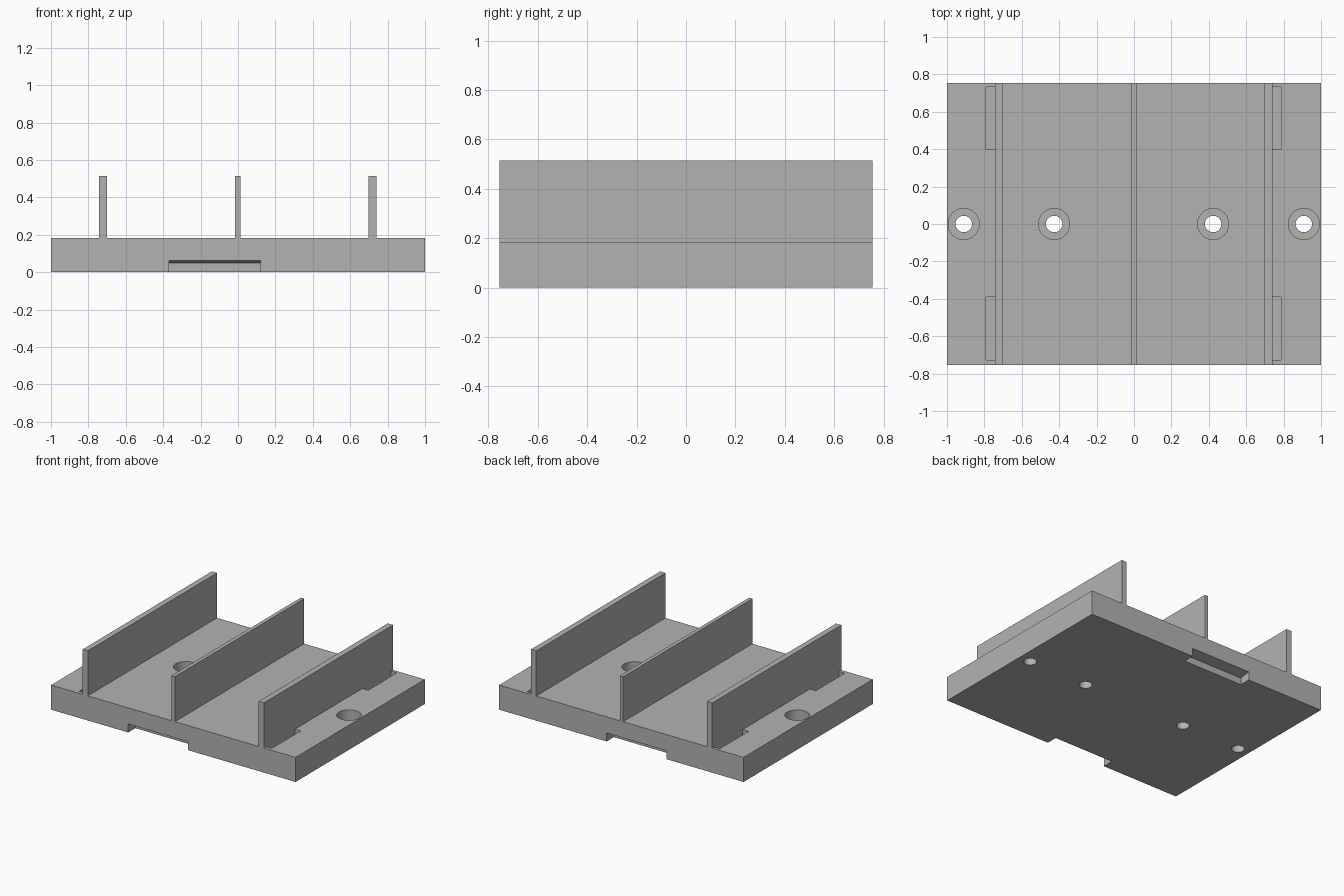
import bpy, bmesh

old = bpy.data.objects.get("Cube")
if old:
    bpy.data.objects.remove(old, do_unlink=True)

W, D, BASE, TOP = 1.0, 0.755, 0.182, 0.515   # half width, half depth, heights

grey = bpy.data.materials.new("plain grey")
grey.use_nodes = True
grey.diffuse_color = (0.45, 0.45, 0.45, 1)
grey.node_tree.nodes["Principled BSDF"].inputs["Base Color"].default_value = (0.45, 0.45, 0.45, 1)


def finish(name, bm):
    bmesh.ops.recalc_face_normals(bm, faces=bm.faces)
    mesh = bpy.data.meshes.new(name)
    bm.to_mesh(mesh)
    bm.free()
    mesh.materials.append(grey)
    obj = bpy.data.objects.new(name, mesh)
    bpy.context.collection.objects.link(obj)
    return obj


def extrude(name, outline, axis, start, end):
    """Prism from a closed outline, swept along x (0), y (1) or z (2)."""
    bm = bmesh.new()
    verts = []
    for p in outline:
        co = list(p)
        co.insert(axis, start)
        verts.append(bm.verts.new(co))
    face = bm.faces.new(verts)
    swept = bmesh.ops.extrude_face_region(bm, geom=[face])["geom"]
    move = [0, 0, 0]
    move[axis] = end - start
    bmesh.ops.translate(bm, vec=move, verts=[v for v in swept if isinstance(v, bmesh.types.BMVert)])
    return finish(name, bm)


def box(name, x0, x1, y0, y1, z0, z1):
    return extrude(name, [(x0, y0), (x1, y0), (x1, y1), (x0, y1)], 2, z0, z1)


def cylinder(name, x, radius, z0, z1):
    bm = bmesh.new()
    bmesh.ops.create_cone(bm, cap_ends=True, segments=48, radius1=radius, radius2=radius, depth=z1 - z0)
    bmesh.ops.translate(bm, vec=(x, 0, (z0 + z1) / 2), verts=bm.verts)
    return finish(name, bm)


# Plate and three upright ribs as one swept profile
ribs = [(-0.742, -0.70), (-0.015, 0.013), (0.697, 0.74)]
profile = [(-W, 0), (-W, BASE)]
for a, b in ribs:
    profile += [(a, BASE), (a, TOP), (b, TOP), (b, BASE)]
profile += [(W, BASE), (W, 0)]
plate = extrude("ribbed_plate", profile, 1, -D, D)

cutters = []

# Counterbored screw holes
for x in (-0.91, -0.427, 0.423, 0.908):
    cutters.append(cylinder("screw_hole_cutter", x, 0.044, -0.1, BASE + 0.1))
    cutters.append(cylinder("counterbore_cutter", x, 0.083, BASE - 0.1, BASE + 0.1))

# Shallow pockets beside the outer ribs
for x0, x1 in ((-0.79, -0.742), (0.74, 0.787)):
    for y0, y1 in ((-0.728, -0.39), (0.397, 0.733)):
        cutters.append(box("pocket_cutter", x0, x1, y0, y1, BASE - 0.06, BASE + 0.1))

# Finger notches under the front and back edges, with a sloping roof
for s in (-1, 1):
    notch = [(s * (D - 0.083), -0.1), (s * (D - 0.083), 0.05), (s * D, 0.062),
             (s * (D + 0.1), 0.076), (s * (D + 0.1), -0.1)]
    cutters.append(extrude("notch_cutter", notch, 0, -0.37, 0.12))

# Cut everything out of the plate
for c in cutters:
    c.hide_render = True
    c.hide_viewport = True
    mod = plate.modifiers.new("cut", 'BOOLEAN')
    mod.operation = 'DIFFERENCE'
    mod.solver = 'EXACT'
    mod.object = c

bpy.context.view_layer.objects.active = plate
plate.select_set(True)
for mod in list(plate.modifiers):
    bpy.ops.object.modifier_apply(modifier=mod.name)
for c in cutters:
    bpy.data.objects.remove(c, do_unlink=True)
bpy.ops.object.shade_smooth_by_angle()
